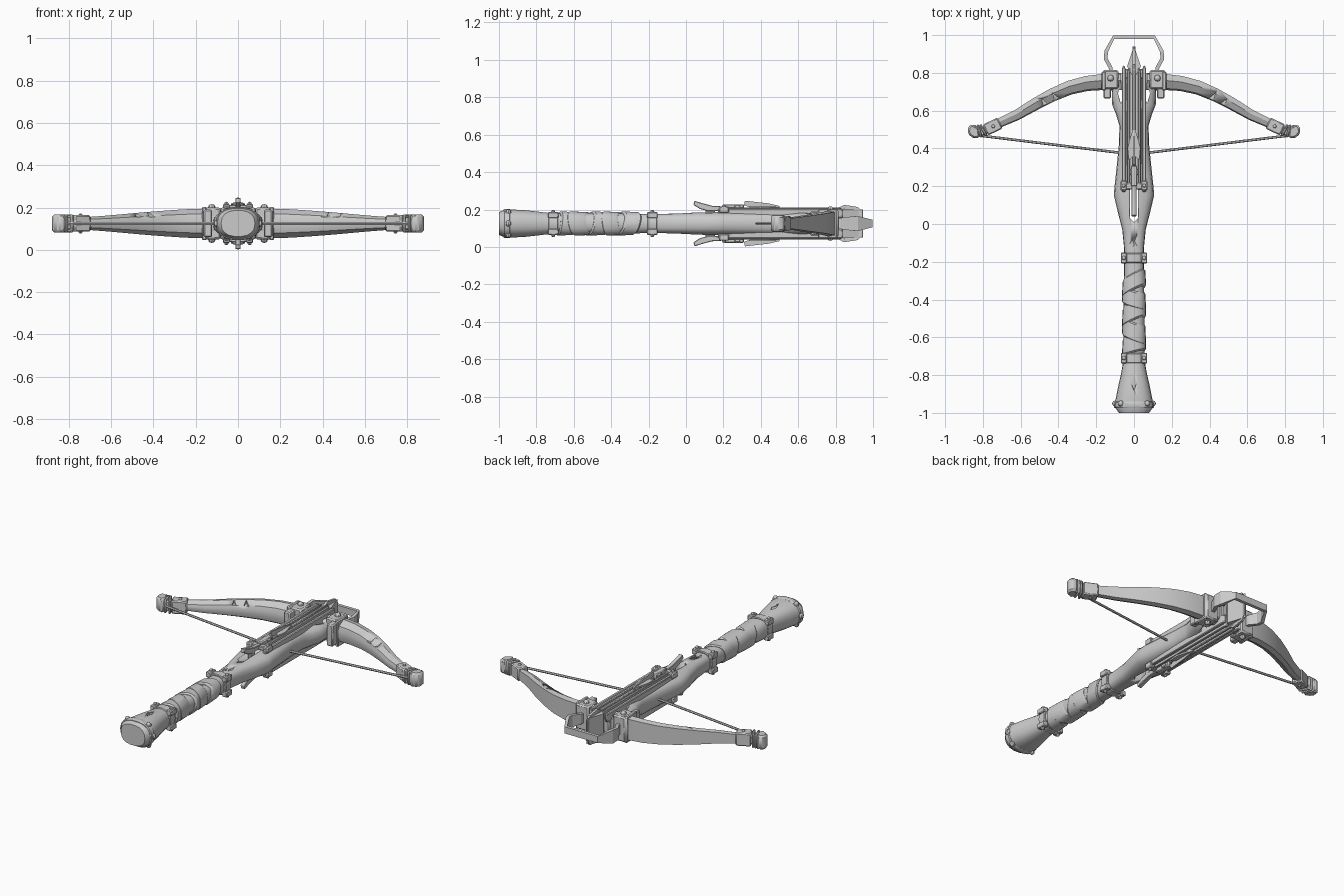
import bpy, bmesh, math
from mathutils import Vector, Matrix

if "Cube" in bpy.data.objects:
    bpy.data.objects.remove(bpy.data.objects["Cube"])

ZC = 0.125  # the model is mirrored above and below this height


def finish(name, bm, mirror="", bevel=0.0, smooth=True):
    bmesh.ops.recalc_face_normals(bm, faces=bm.faces)
    me = bpy.data.meshes.new(name)
    bm.to_mesh(me)
    bm.free()
    ob = bpy.data.objects.new(name, me)
    bpy.context.collection.objects.link(ob)
    ob.location.z = ZC
    if smooth:
        bpy.ops.object.select_all(action='DESELECT')
        bpy.context.view_layer.objects.active = ob
        ob.select_set(True)
        bpy.ops.object.shade_smooth_by_angle(angle=math.radians(32))
    if bevel:
        m = ob.modifiers.new("Bevel", 'BEVEL')
        m.width, m.segments = bevel, 1
    if mirror:
        m = ob.modifiers.new("Mirror", 'MIRROR')
        m.use_axis = ["x" in mirror, False, "z" in mirror]
        m.use_mirror_merge = False
    return ob


def loft(name, rings, **kw):
    bm = bmesh.new()
    vs = [[bm.verts.new(p) for p in r] for r in rings]
    n = len(vs[0])
    for a, b in zip(vs, vs[1:]):
        for i in range(n):
            bm.faces.new((a[i], a[(i + 1) % n], b[(i + 1) % n], b[i]))
    bm.faces.new(vs[0])
    bm.faces.new(vs[-1])
    return finish(name, bm, **kw)


def body(name, profile, power=2.4, n=18, slant=0.0, **kw):
    """Loft rounded sections (y, half width, half height) along y."""
    rings = []
    for y, w, h in profile:
        ring = []
        for i in range(n):
            c, s = math.cos(math.tau * i / n), math.sin(math.tau * i / n)
            x = math.copysign(abs(c) ** (2 / power), c) * w
            z = math.copysign(abs(s) ** (2 / power), s) * h
            ring.append((x, y + slant * (x + 0.5 * z), z))
        rings.append(ring)
    return loft(name, rings, **kw)


def sweep(name, pts, sizes, section, **kw):
    """Sweep a section along an xy path, scaled by (thickness, half height)."""
    rings = []
    for i, p in enumerate(pts):
        a, b = Vector(pts[max(i - 1, 0)]), Vector(pts[min(i + 1, len(pts) - 1)])
        d = (b - a).normalized()
        t, h = sizes[i]
        rings.append([(p[0] - d.y * u * t, p[1] + d.x * u * t, v * h) for u, v in section])
    return loft(name, rings, **kw)


def prism(name, poly, lo, hi, plane="xy", **kw):
    if plane == "xy":
        rings = [[(a, b, k) for a, b in poly] for k in (lo, hi)]
    else:
        rings = [[(k, a, b) for a, b in poly] for k in (lo, hi)]
    return loft(name, rings, **kw)


def box(name, c, size, rot=0.0, **kw):
    bm = bmesh.new()
    m = Matrix.Translation(c) @ Matrix.Rotation(math.radians(rot), 4, 'Z') @ Matrix.Diagonal((*size, 1))
    bmesh.ops.create_cube(bm, size=1, matrix=m)
    return finish(name, bm, **kw)


def rivets(name, spots, r):
    bm = bmesh.new()
    for p in spots:
        bmesh.ops.create_uvsphere(bm, u_segments=8, v_segments=6, radius=r, matrix=Matrix.Translation(p))
    return finish(name, bm, mirror="xz")


def cut(ob, cutter):
    cutter.hide_render = True
    cutter.hide_viewport = True
    m = ob.modifiers.new("Cut", 'BOOLEAN')
    m.operation, m.solver, m.object = 'DIFFERENCE', 'EXACT', cutter


# Stock with a trigger slot and two openings beside the rails
stock = body("stock", [(-.2, .052, .052), (-.12, .053, .052), (-.03, .062, .055), (.06, .085, .06),
                       (.15, .106, .062), (.19, .104, .063), (.3, .092, .063), (.42, .08, .063),
                       (.52, .077, .063), (.58, .095, .062), (.63, .115, .062), (.71, .118, .06),
                       (.8, .085, .058)], power=2.8)
cut(stock, prism("slot_cutter", [(-.022, .03), (0, .008), (.022, .03), (.022, .19), (-.022, .19)], -.2, .2))
for s in (-1, 1):
    cut(stock, prism("gap_cutter", [(s * .058, .71), (s * .058, .66), (s * .07, .64), (s * .085, .69), (s * .08, .71)],
                     -.2, .2))
for i, (x, y) in enumerate([(.015, -.09), (-.01, -.11)]):
    cut(stock, prism("chip_cutter", [(x - .012, y), (x, y - .025), (x + .01, y), (x, y + .03)], .046, .1))

# Grip, cloth wraps and pommel
body("grip", [(-.74, .056, .054), (-.5, .056, .056), (-.2, .052, .052)])
for i, (y, ln, sl) in enumerate([(-.64, .09, .25), (-.56, .10, -.4), (-.47, .10, .45), (-.39, .09, -.3), (-.315, .09, .5)]):
    body("grip_wrap", [(y - ln / 2, .058, .058), (y - ln / 2 + .008, .064, .065),
                       (y + ln / 2 - .008, .06, .062), (y + ln / 2, .055, .055)], slant=sl)
pommel = body("pommel", [(-1, .08, .062), (-.975, .098, .072), (-.955, .101, .075), (-.93, .098, .076),
                         (-.86, .084, .072), (-.78, .066, .063), (-.73, .058, .057)])
cut(pommel, prism("chip_cutter", [(-.015, -.84), (0, -.88), (.014, -.84), (0, -.8)], .062, .1))
body("pommel_cap_rim", [(-.975, .1, .076), (-.97, .105, .079), (-.945, .105, .079), (-.94, .1, .076)])

# Metal bands around the grip, with clasp blocks
for y in (-.71, -.18):
    body("grip_band", [(y - .026, .06, .058), (y - .022, .065, .062), (y + .022, .065, .062), (y + .026, .06, .058)])
    box("band_clasp", (.054, y, .045), (.032, .056, .032), mirror="xz", bevel=.004)
rivets("band_rivets", [(.054, -.71, .062), (.054, -.18, .062)], .011)
rivets("pommel_rivets", [(.07, -.95, .06), (.1, -.95, .0)], .016)

# Bolt rails and the bolt lying between them, above and below
prism("outer_rail", [(.044, .17), (.064, .17), (.064, .82), (.058, .838), (.05, .838), (.044, .82)], .03, .08,
      mirror="xz", bevel=.004)
prism("inner_rail", [(.02, .2), (.036, .2), (.036, .8), (.03, .825), (.02, .825)], .03, .085, mirror="xz", bevel=.003)
box("rail_bridge", (0, .795, 0), (.12, .05, .13), bevel=.006)
body("rail_core", [(.2, .045, .066), (.8, .045, .066)], power=6)
box("bolt_shaft", (0, .55, .077), (.018, .6, .018), mirror="z", bevel=.004)
prism("bolt_head", [(-.012, .79), (-.036, .835), (0, .945), (.036, .835), (.012, .79)], -.075, .075)
loft("bolt_blade", [[(k, y, z) for y, z in [(.79, .07), (.845, .1), (.92, .088), (.94, .06), (.94, -.06),
                                            (.92, -.088), (.845, -.1), (.79, -.07)]] for k in (-.007, .007)])
prism("bolt_fin", [(.31, .098), (.315, .122), (.44, .108), (.5, .094), (.47, .08), (.36, .08)], -.004, .004,
      plane="yz", mirror="z")
prism("bolt_vane", [(0, .36), (.028, .34), (.034, .4), (.022, .45), (.006, .5), (0, .5)], .084, .094, mirror="xz")

# Latch, lever and clamp at the rear of the rails
box("latch_block", (0, .255, .085), (.034, .11, .036), mirror="z", bevel=.005)
box("latch_pin", (0, .275, .09), (.05, .03, .02), mirror="z", bevel=.004)
box("clamp_bar", (0, .2, .076), (.12, .034, .024), mirror="z", bevel=.004)
box("clamp_foot", (.055, .203, .074), (.034, .052, .036), mirror="xz", bevel=.005)
rivets("clamp_rivets", [(.055, .203, .093)], .01)
prism("lever", [(.045, .122), (.09, .108), (.14, .095), (.22, .09), (.22, .07), (.12, .066), (.075, .078), (.04, .1)],
      -.013, .013, plane="yz", mirror="z", bevel=.003)
box("lever_shank", (0, .13, 0), (.018, .05, .15), bevel=.004)

# Bow limbs, with nicks in the wood
limb_pts = [(.07, .752), (.16, .752), (.25, .744), (.34, .722), (.43, .684), (.52, .636), (.62, .577), (.74, .522)]
limb_size = [(.085, .07), (.085, .07), (.08, .067), (.075, .061), (.07, .054), (.065, .046), (.056, .037), (.046, .028)]
limb_sec = [(.5, -.9), (.5, .9), (.1, 1), (-.4, .65), (-.5, .25), (-.5, -.25), (-.4, -.65), (.1, -1)]
for side in (-1, 1):
    limb = sweep("bow_limb", [(side * x, y) for x, y in limb_pts],
                 [(side * t, h) for t, h in limb_size], limb_sec)
    for x, y in ((.4, .685), (.46, .655)):
        cut(limb, prism("nick_cutter", [(side * (x - .04), y - .035), (side * (x + .005), y - .012),
                                        (side * (x + .03), y + .008), (side * (x + .02), y - .03)], .03, .1))

# Brackets holding the limbs
box("limb_bracket", (.124, .765, 0), (.084, .1, .15), mirror="x", bevel=.008)
box("bracket_leg", (.142, .7, 0), (.04, .07, .13), mirror="x", bevel=.006)
box("bracket_collar", (.16, .757, 0), (.022, .1, .158), mirror="x", bevel=.005)
rivets("bracket_bolts", [(.124, .772, .074)], .018)

# Limb tips: sleeve, cord turns and hooked end
box("tip_sleeve", (.748, .516, 0), (.085, .064, .078), rot=-26, mirror="x", bevel=.006)
box("tip_neck", (.8, .493, 0), (.07, .044, .056), rot=-20, mirror="x", bevel=.006)
for x, y, a in ((.798, .496, -28), (.818, .492, -16), (.838, .49, -6)):
    box("tip_cord", (x, y, 0), (.014, .07, .084), rot=a, mirror="x", bevel=.005)
prism("tip_hook", [(.815, .46), (.82, .505), (.845, .523), (.865, .528), (.878, .51), (.881, .485), (.865, .462), (.84, .452)],
      -.042, .042, mirror="x", bevel=.01)
rivets("sleeve_rivets", [(.745, .517, .038)], .01)

# Bowstring
hexa = [(math.cos(math.tau * i / 6), math.sin(math.tau * i / 6)) for i in range(6)]
string_pts = [(-.815, .468), (-.08, .378), (.08, .378), (.815, .468)]
sweep("bowstring", string_pts, [(.007, .007)] * 4, hexa)

# Stirrup at the nose
half = [(.118, .79), (.125, .83), (.15, .875), (.147, .915), (.112, .985)]
hts = [.028, .03, .036, .04, .02]
pts = half + [(-x, y) for x, y in half[::-1]]
pts = pts[:4] + [(.108, .988), (-.108, .988)] + pts[-4:]
size = [(.02, h) for h in hts + hts[::-1]]
sweep("stirrup", pts, size, [(.5, -1), (.5, 1), (-.5, 1), (-.5, -1)], smooth=False)
